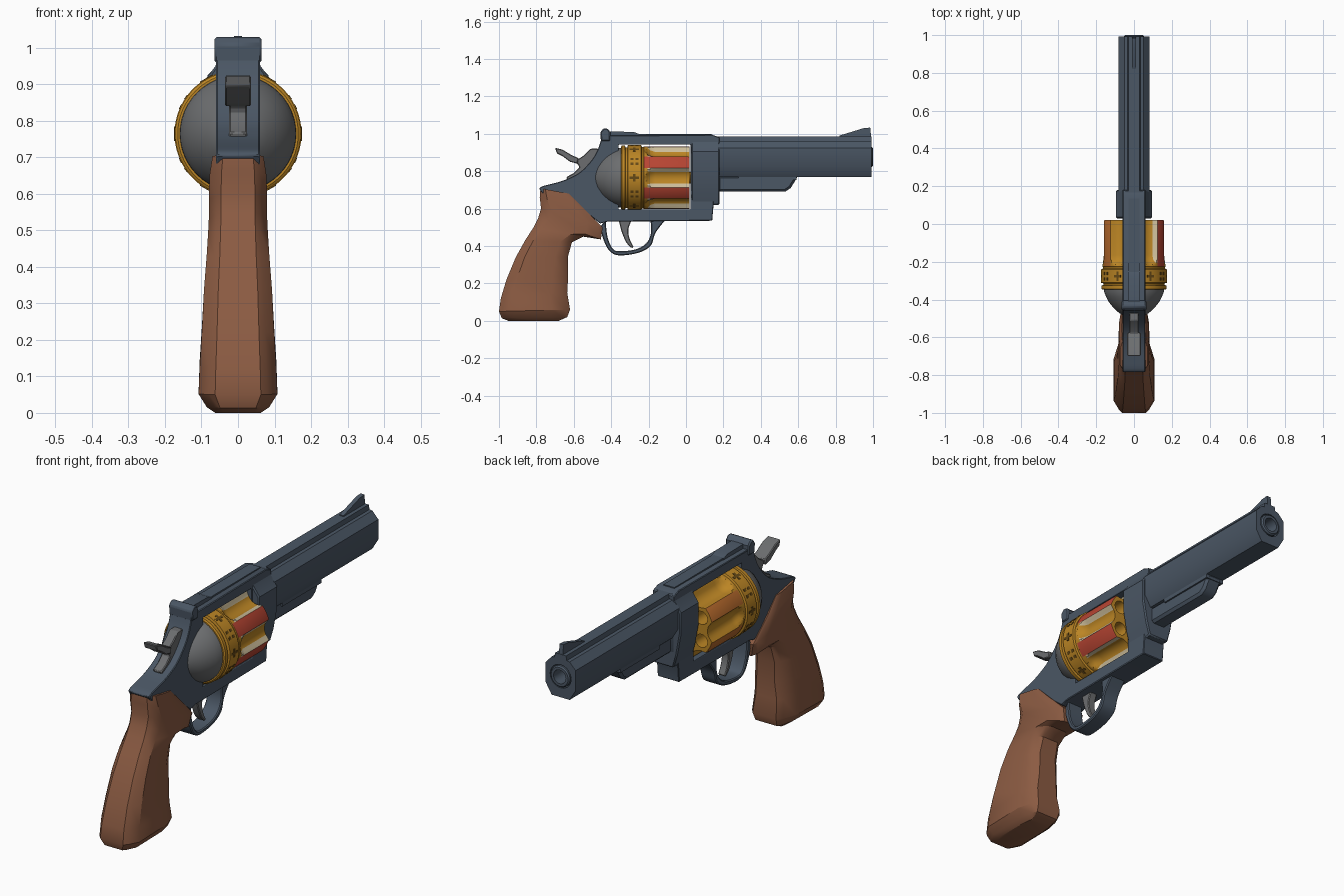
import bpy, bmesh, math
from mathutils import Matrix, Vector

if "Cube" in bpy.data.objects:
    bpy.data.objects.remove(bpy.data.objects["Cube"])

def material(name, rgb):
    m = bpy.data.materials.new(name)
    m.diffuse_color = (*rgb, 1)
    m.use_nodes = True
    m.node_tree.nodes["Principled BSDF"].inputs["Base Color"].default_value = m.diffuse_color
    return m

STEEL = material("blued steel", (0.07, 0.095, 0.13))
WOOD = material("brown wood", (0.26, 0.105, 0.055))
GOLD = material("gold", (0.50, 0.235, 0.018))
RED = material("red enamel", (0.48, 0.06, 0.033))
ORANGE = material("orange enamel", (0.46, 0.14, 0.025))
CREAM = material("cream enamel", (0.62, 0.52, 0.33))
GREY = material("grey metal", (0.15, 0.155, 0.16))
DARK = material("dark gold", (0.13, 0.065, 0.008))
CZ = 0.765   # height of the cylinder axis
BZ = 0.875   # height of the bore axis

def finish(name, bm, mats, angle=35):
    bmesh.ops.recalc_face_normals(bm, faces=bm.faces[:])
    me = bpy.data.meshes.new(name)
    bm.to_mesh(me)
    bm.free()
    for m in mats:
        me.materials.append(m)
    ob = bpy.data.objects.new(name, me)
    bpy.context.collection.objects.link(ob)
    activate(ob)
    bpy.ops.object.shade_smooth_by_angle(angle=math.radians(angle))
    return ob

def activate(ob):
    bpy.ops.object.select_all(action='DESELECT')
    ob.select_set(True)
    bpy.context.view_layer.objects.active = ob

def apply(ob, kind, **props):
    mod = ob.modifiers.new(kind, kind)
    for k, v in props.items():
        setattr(mod, k, v)
    activate(ob)
    bpy.ops.object.modifier_apply(modifier=mod.name)
    bpy.ops.object.shade_smooth_by_angle(angle=math.radians(35))

def cut(ob, cutter):
    apply(ob, 'BOOLEAN', operation='DIFFERENCE', solver='EXACT', object=cutter)
    bpy.data.objects.remove(cutter)

def prism(name, pts, lo, hi, mat, axis='x', bevel=0):
    """Extrude a (y,z) outline along x, or an (x,z) outline along y."""
    bm = bmesh.new()
    put = (lambda p, t: (t, p[0], p[1])) if axis == 'x' else (lambda p, t: (p[0], t, p[1]))
    a, b = ([bm.verts.new(put(p, t)) for p in pts] for t in (lo, hi))
    bm.faces.new(a)
    bm.faces.new(b[::-1])
    for i in range(len(pts)):
        j = (i + 1) % len(pts)
        bm.faces.new((a[i], a[j], b[j], b[i]))
    ob = finish(name, bm, [mat])
    if bevel:
        apply(ob, 'BEVEL', width=bevel, segments=1, limit_method='ANGLE', angle_limit=math.radians(40))
    return ob

def rect(a0, a1, z0, z1):
    return [(a0, z0), (a1, z0), (a1, z1), (a0, z1)]

def mirrored(half):
    return half + [(-x, z) for x, z in half[::-1]]

def smooth(pts, n=5):
    """Open Catmull-Rom curve through the points."""
    P = [Vector(p) for p in [pts[0]] + pts + [pts[-1]]]
    out = []
    for i in range(1, len(P) - 2):
        a, b, c, d = P[i - 1:i + 3]
        for k in range(n):
            t = k / n
            out.append(tuple(0.5 * (2 * b + (c - a) * t + (2 * a - 5 * b + 4 * c - d) * t * t
                                    + (3 * b - a - 3 * c + d) * t ** 3)))
    return out + [pts[-1]]

def circle(x, z, r, n=32):
    return [(x + r * math.cos(2 * math.pi * i / n), z + r * math.sin(2 * math.pi * i / n)) for i in range(n)]

def loft(bm, rings):
    rows = [[bm.verts.new(p) for p in ring] for ring in rings]
    n = len(rows[0])
    for a, b in zip(rows, rows[1:]):
        for i in range(n):
            bm.faces.new((a[i], a[(i + 1) % n], b[(i + 1) % n], b[i]))
    bm.faces.new(rows[0])
    bm.faces.new(rows[-1][::-1])

# Frame with a through window for the cylinder
back = smooth([(-0.785, 0.705), (-0.765, 0.72), (-0.68, 0.742), (-0.62, 0.765), (-0.56, 0.80),
               (-0.50, 0.865), (-0.47, 0.92), (-0.455, 0.965)], 4)
frame = prism("frame", back + [(-0.45, 0.99), (0.14, 0.995), (0.18, 0.98), (0.18, 0.70), (0.15, 0.65),
              (0.14, 0.535), (-0.42, 0.53), (-0.46, 0.52), (-0.62, 0.65), (-0.76, 0.67)], -0.06, 0.06, STEEL)
cut(frame, prism("window_cutter", rect(-0.36, 0.025, 0.595, 0.942), -0.3, 0.3, STEEL))
apply(frame, 'BEVEL', width=0.01, segments=1, limit_method='ANGLE', angle_limit=math.radians(40))
prism("frame_front_block", mirrored([(0.05, 0.985), (0.062, 0.95), (0.095, 0.905), (0.095, 0.80),
      (0.075, 0.69), (0.055, 0.62)]), 0.03, 0.18, STEEL, 'y', 0.006)
prism("top_strap_rib", rect(-0.26, 0.135, 0.98, 1.0), -0.03, 0.03, STEEL)

# Trigger guard and trigger
prism("trigger_guard",
      smooth([(-0.46, 0.50), (-0.44, 0.43), (-0.41, 0.375), (-0.36, 0.35), (-0.26, 0.362), (-0.19, 0.40),
              (-0.163, 0.47), (-0.11, 0.54)]) +
      smooth([(-0.19, 0.54), (-0.187, 0.47), (-0.212, 0.415), (-0.27, 0.382), (-0.36, 0.372), (-0.395, 0.39),
              (-0.42, 0.45), (-0.43, 0.54)]), -0.042, 0.042, STEEL, bevel=0.007)
prism("trigger", smooth([(-0.36, 0.54), (-0.345, 0.48), (-0.32, 0.42), (-0.29, 0.388)], 4) +
      smooth([(-0.28, 0.395), (-0.302, 0.44), (-0.308, 0.49), (-0.29, 0.54)], 4), -0.02, 0.02, GREY, bevel=0.004)

# Hammer and its wider spur
prism("hammer", [(-0.47, 0.92), (-0.51, 0.92), (-0.545, 0.885), (-0.575, 0.865), (-0.61, 0.88), (-0.61, 0.85),
      (-0.578, 0.838), (-0.57, 0.82), (-0.60, 0.79), (-0.64, 0.768), (-0.63, 0.74), (-0.46, 0.75)],
      -0.024, 0.024, GREY, bevel=0.004)
prism("hammer_spur", [(-0.70, 0.925), (-0.66, 0.915), (-0.61, 0.885), (-0.575, 0.87), (-0.58, 0.84),
      (-0.62, 0.85), (-0.66, 0.88), (-0.69, 0.895)], -0.036, 0.036, GREY, bevel=0.004)

# Barrel, crown and bore
barrel = prism("barrel", mirrored([(0.03, 0.985), (0.034, 0.962), (0.05, 0.96), (0.083, 0.925), (0.083, 0.825),
               (0.05, 0.77)]), 0.17, 0.992, STEEL, 'y')
cut(barrel, prism("recess_cutter", circle(0, BZ, 0.058), 0.96, 1.1, STEEL, 'y'))
cut(barrel, prism("bore_cutter", circle(0, BZ, 0.034), 0.7, 1.1, STEEL, 'y'))
crown = prism("barrel_crown", circle(0, BZ, 0.053), 0.94, 1.0, STEEL, 'y', 0.006)
cut(crown, prism("crown_cutter", circle(0, BZ, 0.034), 0.9, 1.1, STEEL, 'y'))
prism("barrel_underlug", [(0.17, 0.69), (0.53, 0.69), (0.56, 0.71), (0.60, 0.775), (0.17, 0.775)],
      -0.042, 0.042, STEEL, bevel=0.012)
prism("underlug_rail", rect(0.28, 0.59, 0.752, 0.775), -0.05, 0.05, STEEL)

# Sights
prism("front_sight", [(0.82, 0.98), (0.82, 0.99), (0.95, 1.03), (0.985, 1.033), (0.99, 0.98)], -0.011, 0.011, STEEL)
prism("rear_sight", [(-0.455, 0.96), (-0.458, 1.01), (-0.44, 1.03), (-0.42, 1.028), (-0.405, 1.01), (-0.405, 0.96)],
      -0.065, 0.065, STEEL, bevel=0.006)
prism("rear_sight_plate", [(-0.42, 0.98), (-0.42, 1.012), (-0.28, 1.01), (-0.25, 0.998), (-0.25, 0.98)],
      -0.033, 0.033, STEEL)

# Recoil dome behind the cylinder
bm = bmesh.new()
loft(bm, [[(x, y, z) for x, z in circle(0, CZ, r, 48)] for y, r in
          [(-0.34, 0.16), (-0.36, 0.158), (-0.385, 0.148), (-0.415, 0.132), (-0.445, 0.108), (-0.47, 0.08),
           (-0.487, 0.055), (-0.495, 0.03)]])
finish("recoil_dome", bm, [GREY])

# Fluted cylinder: gold bands and flutes, enamelled lands
N, D, RC = 120, 0.19, 0.057
def flute_radius(a, y, R):
    d = math.radians((math.degrees(a) + 30) % 60 - 30)
    c2 = RC ** 2 - min(0, y + 0.165) ** 2 - (D * math.sin(d)) ** 2
    return min(R, D * math.cos(d) - math.sqrt(c2)) if c2 > 0 else R
rings = []
for y, R in [(-0.348, 0.165), (-0.343, 0.172), (-0.326, 0.172), (-0.323, 0.162), (-0.314, 0.162), (-0.311, 0.174),
             (-0.24, 0.174), (-0.236, 0.165), (-0.228, 0.165), (-0.225, 0.168), (-0.215, 0.168), (-0.205, 0.168),
             (-0.19, 0.168), (-0.165, 0.168), (0.012, 0.168), (0.02, 0.165)]:
    ring = []
    for i in range(N):
        a = 2 * math.pi * i / N
        r = flute_radius(a, y, R) if y > -0.222 else R
        ring.append((r * math.cos(a), y, CZ + r * math.sin(a)))
    rings.append(ring)
bm = bmesh.new()
loft(bm, rings)
for f in bm.faces:
    c = f.calc_center_median()
    off = abs((math.degrees(math.atan2(c.z - CZ, c.x)) + 390) % 60 - 30)
    if c.y > -0.224 and len(f.verts) == 4:
        if off > 18:
            f.material_index = 1 if c.x > 0 else 2
        elif off > 12 and c.x > 0 and c.y > -0.2:
            f.material_index = 3
cyl = finish("cylinder", bm, [GOLD, RED, ORANGE, CREAM])
for k in range(6):
    a = math.radians(30 + 60 * k)
    cut(cyl, prism("chamber_cutter", circle(0.115 * math.cos(a), CZ + 0.115 * math.sin(a), 0.033, 20),
                   -0.1, 0.1, GOLD, 'y'))
prism("cylinder_axle", circle(0, CZ, 0.03, 20), 0.0, 0.04, GOLD, 'y')

# Small dark notches around the rear band
bm = bmesh.new()
def notch(angle, y, ly, lt):
    a = math.radians(angle)
    m = (Matrix.Translation((0.173 * math.cos(a), y, CZ + 0.173 * math.sin(a)))
         @ Matrix.Rotation(-a, 4, 'Y') @ Matrix.Diagonal((0.005, ly, lt, 1)))
    bmesh.ops.create_cube(bm, size=1, matrix=m)
for k in range(6):
    notch(60 * k, -0.276, 0.05, 0.012)
    notch(60 * k, -0.276, 0.014, 0.04)
    for da in (-5, 5):
        for y in (-0.29, -0.262):
            notch(60 * k + 30 + da, y, 0.016, 0.014)
finish("band_notches", bm, [DARK])

# Grip lofted from faceted sections: back point, front point, half width, front width factor
sections = [(-.778, .708, -.625, .68, .070, .88), (-.782, .66, -.55, .605, .078, .85), (-.775, .60, -.445, .50, .080, .75),
            (-.79, .55, -.455, .435, .080, .55), (-.815, .50, -.55, .45, .082, .5), (-.86, .43, -.61, .42, .086, .5),
            (-.91, .34, -.632, .34, .093, .5), (-.96, .22, -.630, .24, .099, .5), (-.99, .12, -.635, .15, .105, .55),
            (-1.0, .05, -.62, .06, .108, .6), (-.985, .014, -.635, .02, .085, .7), (-.95, 0, -.68, 0, .062, .85)]
rings = []
for by, bz, fy, fz, w, ff in sections:
    half = [(0.0, 0.58 * w), (0.05, 0.75 * w), (0.17, w), (0.75, w), (0.93, w * (ff + 1) / 2), (1.0, w * ff)]
    half += [(t, -x) for t, x in half[::-1]]
    rings.append([(x, by + (fy - by) * t, bz + (fz - bz) * t) for t, x in half])
bm = bmesh.new()
loft(bm, rings)
finish("grip", bm, [WOOD], 32)
